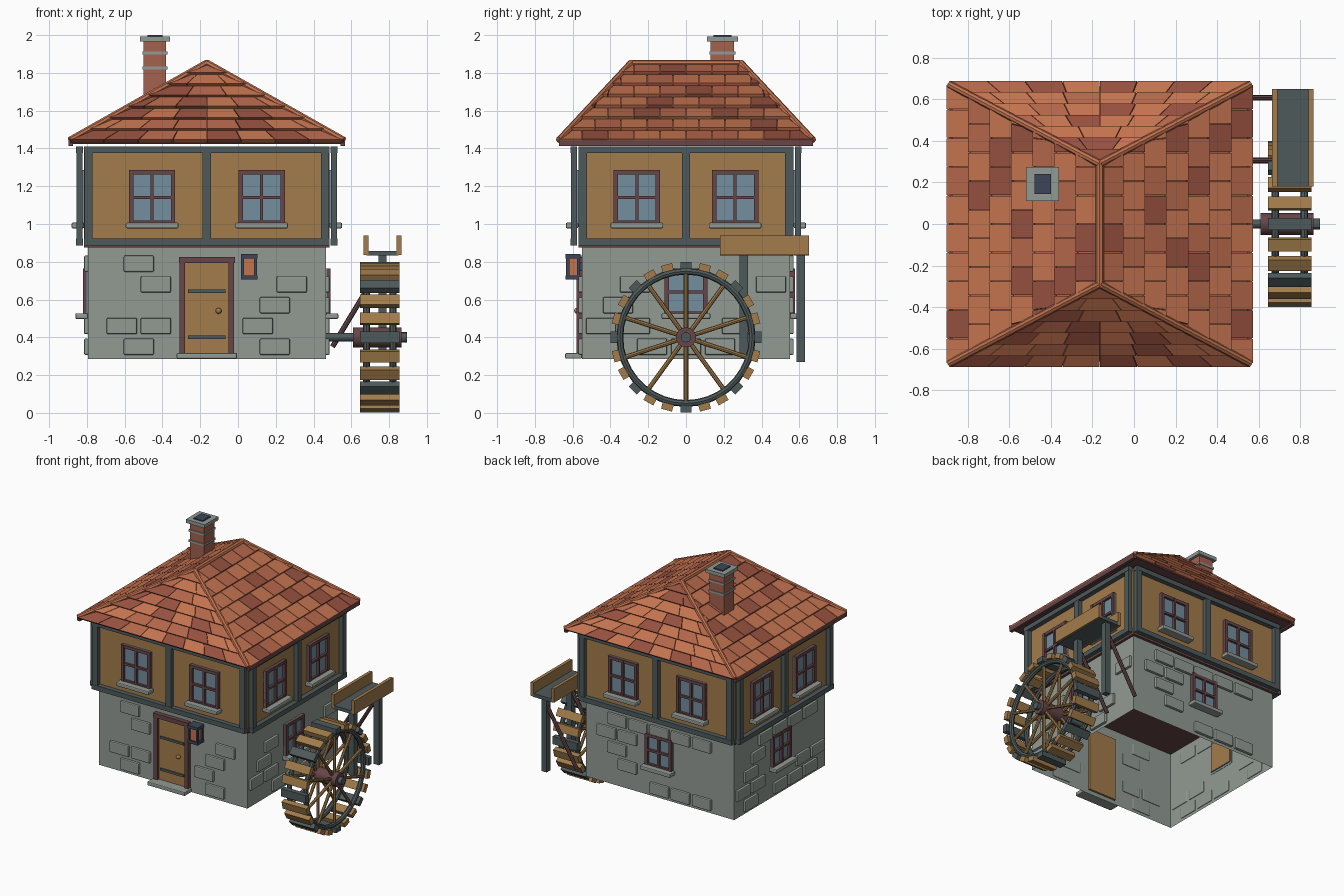
import bpy, bmesh, math, random
from mathutils import Vector, Matrix

if "Cube" in bpy.data.objects:
    bpy.data.objects.remove(bpy.data.objects["Cube"])

random.seed(4)
CX = -0.165                      # house centre in x


def lin(h):
    c = [int(h[i:i + 2], 16) / 255 for i in (0, 2, 4)]
    return [v / 12.92 if v <= 0.04045 else ((v + 0.055) / 1.055) ** 2.4 for v in c] + [1]


COLOURS = dict(stone='929B94', tan_wood='A27C4B', slate='4F5A5B', maroon='664649', glass='738E9D',
               tile_orange='C3734F', tile_mid='B3664A', tile_red='95503F', brick='A5624F', navy='3C4658')
MATS = {}
for n, h in COLOURS.items():
    MATS[n] = bpy.data.materials.new(n)
    MATS[n].diffuse_color = lin(h)

parts = {}                       # (part name, colour) -> bmesh


def part(name, mat):
    return parts.setdefault((name, mat), bmesh.new())


def box(name, mat, lo, hi, rot=None):
    lo, hi = Vector(lo), Vector(hi)
    m = Matrix.Translation((lo + hi) / 2) @ Matrix.Diagonal([*(abs(v) for v in hi - lo), 1])
    bmesh.ops.create_cube(part(name, mat), size=1, matrix=rot @ m if rot else m)


def rod(name, mat, p, q, r, sides=10):
    p, q = Vector(p), Vector(q)
    m = Matrix.Translation((p + q) / 2) @ (q - p).to_track_quat('Z', 'Y').to_matrix().to_4x4()
    bmesh.ops.create_cone(part(name, mat), cap_ends=True, segments=sides, radius1=r, radius2=r,
                          depth=(q - p).length, matrix=m)


# Walls: axis (0 = faces x, 1 = faces y) and side
WALLS = dict(front=(1, -1), back=(1, 1), right=(0, 1), left=(0, -1))
LOWER, UPPER = (0.63, 0.55), (0.65, 0.57)


def wbox(name, mat, wall, half, u0, u1, z0, z1, d0, d1):
    """Box on a wall: u along it, d outwards from its surface."""
    ax, s = WALLS[wall]
    a, b = s * (half[ax] + d0), s * (half[ax] + d1)
    if ax == 0:
        box(name, mat, (CX + min(a, b), u0, z0), (CX + max(a, b), u1, z1))
    else:
        box(name, mat, (CX + u0, min(a, b), z0), (CX + u1, max(a, b), z1))


def window(wall, half, u, z0, w, h):
    a, b, z1, t = u - w / 2, u + w / 2, z0 + h, 0.023
    wbox('window_glass', 'glass', wall, half, a, b, z0, z1, -0.002, 0.007)
    for p, q in ((a, a + t), (b - t, b), (u - 0.008, u + 0.008)):
        wbox('window_frame', 'maroon', wall, half, p, q, z0, z1, 0, 0.026)
    for p, q in ((z0, z0 + t), (z1 - t, z1), (z0 + h / 2 - 0.008, z0 + h / 2 + 0.008)):
        wbox('window_frame', 'maroon', wall, half, a, b, p, q, 0, 0.024)
    wbox('window_sill', 'stone', wall, half, a - 0.017, b + 0.017, z0 - 0.018, z0 + 0.012, 0, 0.066)


# Stone ground floor, open underneath; plaster upper floor with dark underside
box('stone_walls', 'stone', (CX - 0.63, -0.55, 0.285), (CX + 0.63, 0.55, 0.885))
bm = part('stone_walls', 'stone')
bm.normal_update()
bmesh.ops.delete(bm, geom=[f for f in bm.faces if abs(f.normal.z) > 0.5], context='FACES_ONLY')
box('plaster_walls', 'tan_wood', (CX - 0.65, -0.57, 0.885), (CX + 0.65, 0.57, 1.405))
box('floor_boards', 'maroon', (CX - 0.65, -0.57, 0.875), (CX + 0.65, 0.57, 0.887))

# Timber frame, windows and raised stones on every wall
FRONT_STONES = [(-2, 0), (-1.5, 1), (2.5, 1), (2, 2), (-2.5, 3), (-1.5, 3), (1.5, 3), (-2, 4), (2, 4)]
for wall, (ax, s) in WALLS.items():
    W = UPPER[1 - ax]
    for u in (-W + 0.024, 0, W - 0.024):
        wbox('timber_posts', 'slate', wall, UPPER, u - 0.022, u + 0.022, 0.89, 1.41, 0.008, 0.04)
    for z0, z1 in ((0.885, 0.922), (1.375, 1.41)):
        wbox('timber_rails', 'slate', wall, UPPER, -W, W, z0, z1, 0.006, 0.042)
    off = 0.29 if ax else 0.26
    for u in (-off, off):
        window(wall, UPPER, u, 0.995, 0.245, 0.29)
    if wall == 'front':
        stones = FRONT_STONES
    else:
        window(wall, LOWER, 0, 0.515, 0.225, 0.25)
        wbox('window_backing', 'tan_wood', wall, LOWER, -0.1, 0.1, 0.53, 0.75, -0.012, -0.004)
        stones = [(k + 0.5 * (r % 2), r) for r in range(5) for k in range(-3, 4)
                  if random.random() < 0.5 and abs(k + 0.5 * (r % 2)) * 0.18 < LOWER[1 - ax] - 0.09
                  and (r in (0, 4) or abs(k + 0.5 * (r % 2)) > 1.2)]
    for k, r in stones:
        u, z = k * 0.18, 0.79 - r * 0.11
        wbox('raised_stones', 'stone', wall, LOWER, u - 0.08, u + 0.08, z - 0.043, z + 0.043, -0.005, 0.02)


# Front door with frame, strap hinges, knob and step
def door(name, mat, x0, x1, z0, z1, d0, d1):
    wbox(name, mat, 'front', LOWER, x0, x1, z0, z1, d0, d1)


door('door', 'tan_wood', -0.118, 0.118, 0.315, 0.80, -0.015, 0.012)
for s in (-1, 1):
    door('door_frame', 'maroon', s * 0.13 - 0.015, s * 0.13 + 0.015, 0.31, 0.80, 0, 0.03)
door('door_frame', 'maroon', -0.148, 0.148, 0.793, 0.825, 0, 0.034)
for z in (0.40, 0.645):
    door('door_hinges', 'slate', -0.10, 0.10, z - 0.009, z + 0.009, 0.012, 0.02)
bmesh.ops.create_icosphere(part('door_knob', 'tan_wood'), subdivisions=2, radius=0.016,
                           matrix=Matrix.Translation((-0.103, -0.577, 0.54)))
door('door_step', 'stone', -0.16, 0.16, 0.287, 0.317, -0.0, 0.09)

# Lantern
box('lantern_glow', 'tile_orange', (0.03, -0.625, 0.725), (0.088, -0.57, 0.82))
for z in (0.705, 0.818):
    box('lantern_cage', 'navy', (0.015, -0.637, z), (0.103, -0.558, z + 0.022))
for x in (0.017, 0.085):
    for y in (-0.634, -0.576):
        box('lantern_cage', 'navy', (x, y, 0.71), (x + 0.016, y + 0.016, 0.83))
box('lantern_cage', 'navy', (0.045, -0.575, 0.75), (0.073, -0.548, 0.80))

# Hipped roof core
EX, EY, RY, ZE, ZR = 0.725, 0.672, 0.29, 1.43, 1.845
bm = part('roof_core', 'tile_mid')
c = [bm.verts.new((CX + x * (EX - 0.01), y * (EY - 0.01), ZE)) for x, y in ((-1, -1), (1, -1), (1, 1), (-1, 1))]
r = [bm.verts.new((CX, y * RY, ZR)) for y in (-1, 1)]
for f in ((c[0], c[1], r[0]), (c[1], c[2], r[1], r[0]), (c[2], c[3], r[1]), (c[3], c[0], r[0], r[1])):
    bm.faces.new(f)
box('roof_soffit', 'maroon', (CX - EX + 0.01, -EY + 0.01, 1.424), (CX + EX - 0.01, EY - 0.01, 1.431))


# Roof tiles: seven stepped rows per slope
def tile(mat, quad, n):
    bm = part('roof_tiles', mat)
    lo = [bm.verts.new(p) for p in quad]
    hi = [bm.verts.new(p + n * t) for p, t in zip(quad, (0.024, 0.024, 0.007, 0.007))]
    bm.faces.new(hi)
    bm.faces.new(lo[::-1])
    for i in range(4):
        j = (i + 1) % 4
        bm.faces.new((lo[i], lo[j], hi[j], hi[i]))


def tile_slope(eave, top, along, he, ht, tapered):
    eave, top, along = Vector(eave), Vector(top), Vector(along)
    n = along.cross(top - eave).normalized()
    for i in range(7):
        t0, t1 = i / 7, (i + 1) / 7
        w0, w1 = he + (ht - he) * t0, he + (ht - he) * t1
        count = max(1, round(2 * w0 / (0.18 if tapered else 0.138)))
        step = 2 * w0 / count if tapered else 0.138
        start = -w0 + (step / 2 if i % 2 else 0) if tapered else -0.138 * 6 + 0.069 * (i % 2)
        cuts = [-w0] + [u for u in (start + k * step for k in range(16)) if abs(u) < w0 - 0.025] + [w0]
        for a, b in zip(cuts, cuts[1:]):
            a0, b0 = a + 0.002, b - 0.002
            if tapered:
                a1, b1 = a0 * w1 / w0, b0 * w1 / w0
            else:
                a1, b1 = (max(-w1, min(w1, v)) for v in (a0, b0))
            p0, p1 = eave.lerp(top, t0), eave.lerp(top, t1)
            quad = [p0 + along * a0, p0 + along * b0, p1 + along * b1, p1 + along * a1]
            tile(random.choices(('tile_orange', 'tile_mid', 'tile_red'), (5, 3, 2))[0], quad, n)


for s in (-1, 1):
    tile_slope((CX + s * EX, 0, ZE), (CX, 0, ZR), (0, s, 0), EY, RY, False)
    tile_slope((CX, s * EY, ZE), (CX, s * RY, ZR), (-s, 0, 0), EX, 0.004, True)
    # Eave boards and hip caps
    x = CX + s * 0.72
    box('eave_board', 'maroon', (x - 0.012, -EY, 1.412), (x + 0.012, EY, 1.448))
    for sy in (-1, 1):
        rod('hip_caps', 'tile_orange', (CX + s * EX, sy * EY, ZE + 0.014), (CX, sy * RY, ZR + 0.008), 0.018, 8)
rod('ridge_cap', 'tile_orange', (CX, -RY - 0.01, ZR + 0.004), (CX, RY + 0.01, ZR + 0.004), 0.02, 8)

# Chimney
box('chimney', 'brick', (-0.50, 0.13, 1.55), (-0.38, 0.255, 1.97))
for z in (1.825, 1.905):
    box('chimney_bands', 'stone', (-0.506, 0.124, z - 0.008), (-0.374, 0.261, z + 0.008))
box('chimney_cap', 'stone', (-0.52, 0.11, 1.965), (-0.36, 0.275, 1.992))
box('chimney_flue', 'navy', (-0.48, 0.145, 1.985), (-0.40, 0.24, 2.0))

# Water wheel: axle, hub, rims, spokes and paddles
WZ, WX = 0.40, 0.75
rod('wheel_axle', 'slate', (0.44, 0, WZ), (0.63, 0, WZ), 0.022, 12)
rod('wheel_hub', 'maroon', (0.61, 0, WZ), (0.865, 0, WZ), 0.053, 16)
rod('wheel_hub_cap', 'slate', (0.86, 0, WZ), (0.895, 0, WZ), 0.027, 12)
for x in (0.68, 0.82):
    bpy.ops.mesh.primitive_torus_add(major_segments=36, minor_segments=8, major_radius=0.35, minor_radius=0.018,
                                     location=(x, 0, WZ), rotation=(0, math.pi / 2, 0))
    rim = bpy.context.object
    rim.name = 'wheel_rim'
    rim.data.materials.append(MATS['slate'])
    bpy.ops.object.shade_smooth_by_angle()
    for k in range(10):
        a = k * math.tau / 10
        rod('wheel_spokes', 'tan_wood', (x, 0.03 * math.sin(a), WZ + 0.03 * math.cos(a)),
            (x, 0.345 * math.sin(a), WZ + 0.345 * math.cos(a)), 0.012, 8)
for k in range(24):
    rot = Matrix.Translation((WX, 0, WZ)) @ Matrix.Rotation(k * math.tau / 24, 4, 'X')
    box('wheel_paddles', 'tan_wood' if k % 3 else 'slate', (-0.105, -0.03, 0.362), (0.105, 0.03, 0.399), rot)

# Water trough with posts and braces
for x in (0.665, 0.84):
    box('trough_sides', 'tan_wood', (x, 0.18, 0.835), (x + 0.025, 0.65, 0.94))
box('trough_floor', 'slate', (0.68, 0.18, 0.832), (0.85, 0.65, 0.858))
for y, z in ((0.305, 0.30), (0.608, 0.27)):
    box('trough_posts', 'slate', (0.743, y - 0.022, z), (0.787, y + 0.022, 0.835))
    rod('trough_braces', 'maroon', (0.50, y, 0.35), (0.765, y, 0.79), 0.014, 8)

# Turn the collected parts into objects
ROUND = ('rod', 'knob', 'hub', 'axle', 'spokes', 'braces', 'cap')
for (name, mat), bm in parts.items():
    me = bpy.data.meshes.new(name)
    bmesh.ops.recalc_face_normals(bm, faces=bm.faces)
    bm.to_mesh(me)
    bm.free()
    me.materials.append(MATS[mat])
    ob = bpy.data.objects.new(name, me)
    bpy.context.collection.objects.link(ob)
    if name in ('raised_stones', 'door_step', 'window_sill'):
        bev = ob.modifiers.new('rounded_edges', 'BEVEL')
        bev.width, bev.segments = 0.007, 2
    if any(w in name for w in ROUND):
        bpy.ops.object.select_all(action='DESELECT')
        ob.select_set(True)
        bpy.context.view_layer.objects.active = ob
        bpy.ops.object.shade_smooth_by_angle()

for m in bpy.data.materials:
    if m.users and not m.is_grease_pencil:
        m.use_nodes = True
        m.node_tree.nodes["Principled BSDF"].inputs["Base Color"].default_value = m.diffuse_color
